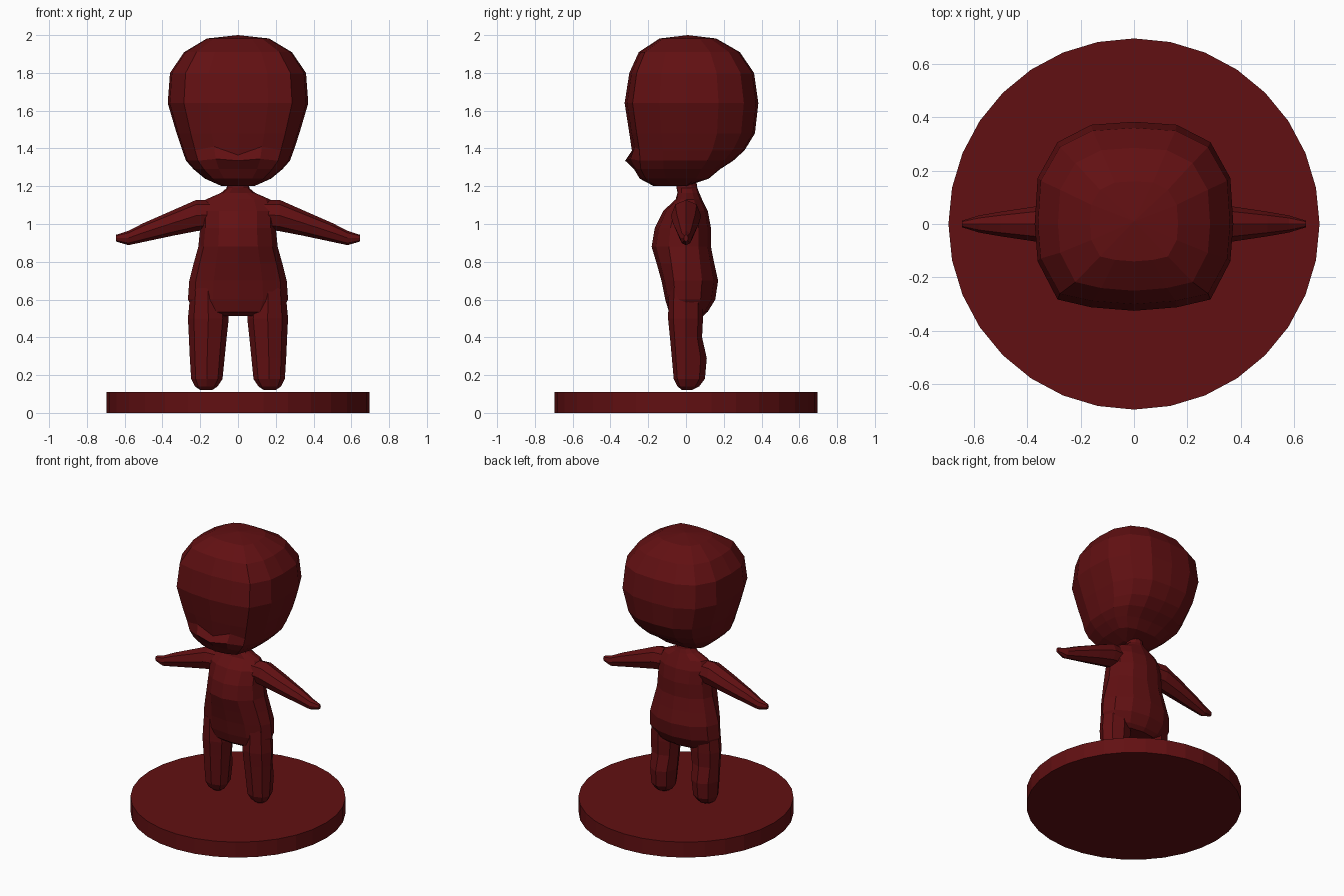
import bpy, bmesh, math

if "Cube" in bpy.data.objects:
    bpy.data.objects.remove(bpy.data.objects["Cube"])

red = bpy.data.materials.new("dark red")
red.diffuse_color = (0.12, 0.005, 0.006, 1)
red.use_nodes = True
red.node_tree.nodes["Principled BSDF"].inputs["Base Color"].default_value = red.diffuse_color


def make_object(name, bm):
    bmesh.ops.recalc_face_normals(bm, faces=bm.faces[:])
    mesh = bpy.data.meshes.new(name)
    bm.to_mesh(mesh)
    bm.free()
    mesh.materials.append(red)
    obj = bpy.data.objects.new(name, mesh)
    bpy.context.collection.objects.link(obj)
    return obj


def loft(name, rings, tip=None):
    """Skin a list of equal-length point rings; optional apex on the first ring."""
    bm = bmesh.new()
    loops = [[bm.verts.new(p) for p in ring] for ring in rings]
    n = len(loops[0])
    for a, b in zip(loops, loops[1:]):
        for i in range(n):
            j = (i + 1) % n
            bm.faces.new((a[i], a[j], b[j], b[i]))
    bm.faces.new(loops[-1])
    if tip:
        apex = bm.verts.new(tip)
        for i in range(n):
            bm.faces.new((loops[0][i], loops[0][(i + 1) % n], apex))
    else:
        bm.faces.new(loops[0])
    return make_object(name, bm)


def circle(n):
    return [(math.sin(2 * math.pi * i / n), -math.cos(2 * math.pi * i / n)) for i in range(n)]


def section(outline, z, w, front, back, cx=0):
    return [(cx + x * w, y * (front if y < 0 else back), z) for x, y in outline]


# round base
bm = bmesh.new()
bmesh.ops.create_cone(bm, cap_ends=True, segments=32, radius1=0.695, radius2=0.695, depth=0.11)
bmesh.ops.translate(bm, verts=bm.verts, vec=(0, 0, 0.055))
make_object("round_base", bm)

# head: rounded-square rings with a flatter face side
half = [(0, -1), (.43, -.96), (.77, -.87), (.97, -.43), (1, 0),
        (.97, .45), (.77, .8), (.43, .97), (0, 1)]
head_outline = half + [(-x, y) for x, y in half[-2:0:-1]]
head_rows = [(1.982, .165, .14, .16), (1.91, .285, .25, .285), (1.80, .36, .30, .36),
             (1.64, .372, .325, .383), (1.48, .325, .30, .365), (1.39, .295, .283, .31),
             (1.335, .275, .28, .25), (1.29, .235, .275, .18), (1.24, .175, .245, .12),
             (1.20, .085, .17, .0)]
head_rings = [section(head_outline, *row) for row in head_rows]
# mouth: lowered middle, raised corners and a protruding lip
for k, i, dy, dz in [(5, 0, 0, -.025), (5, 1, 0, .02), (5, -1, 0, .02),
                     (6, 0, -.042, 0), (6, 1, -.025, .01), (6, -1, -.025, .01)]:
    x, y, z = head_rings[k][i]
    head_rings[k][i] = (x, y + dy, z + dz)
loft("head", head_rings, (0, .01, 2.0))

# torso with neck, belly and seat
torso_rows = [(1.26, .055, .05, .05), (1.19, .06, .05, .06), (1.165, .09, .045, .07),
              (1.13, .17, .055, .085), (1.07, .2, .12, .115), (.98, .2, .165, .132),
              (.88, .21, .182, .132), (.79, .235, .155, .15), (.70, .258, .13, .17),
              (.60, .265, .11, .155), (.535, .23, .09, .115), (.513, .18, .06, .09)]
loft("torso", [section(circle(12), *row) for row in torso_rows])

# arms: x, centre z, half height, half depth
arm_rows = [(.13, 1.05, .075, .07), (.22, 1.045, .083, .08), (.34, 1.007, .068, .07),
            (.50, .955, .05, .046), (.58, .926, .038, .032), (.645, .925, .018, .012)]
# legs: z, half width, front, back, centre x
leg_rows = [(.66, .09, .09, .09, .16), (.50, .108, .095, .09, .157), (.40, .10, .085, .085, .16),
            (.29, .092, .075, .11, .163), (.18, .083, .065, .10, .165),
            (.14, .06, .045, .07, .168), (.12, .03, .02, .03, .168)]
for side, s in (("left", -1), ("right", 1)):
    loft(side + "_arm", [[(s * x, u * d, zc + v * h) for u, v in circle(8)]
                         for x, zc, h, d in arm_rows])
    loft(side + "_leg", [section(circle(8), z, w, f, b, s * cx)
                         for z, w, f, b, cx in leg_rows])
